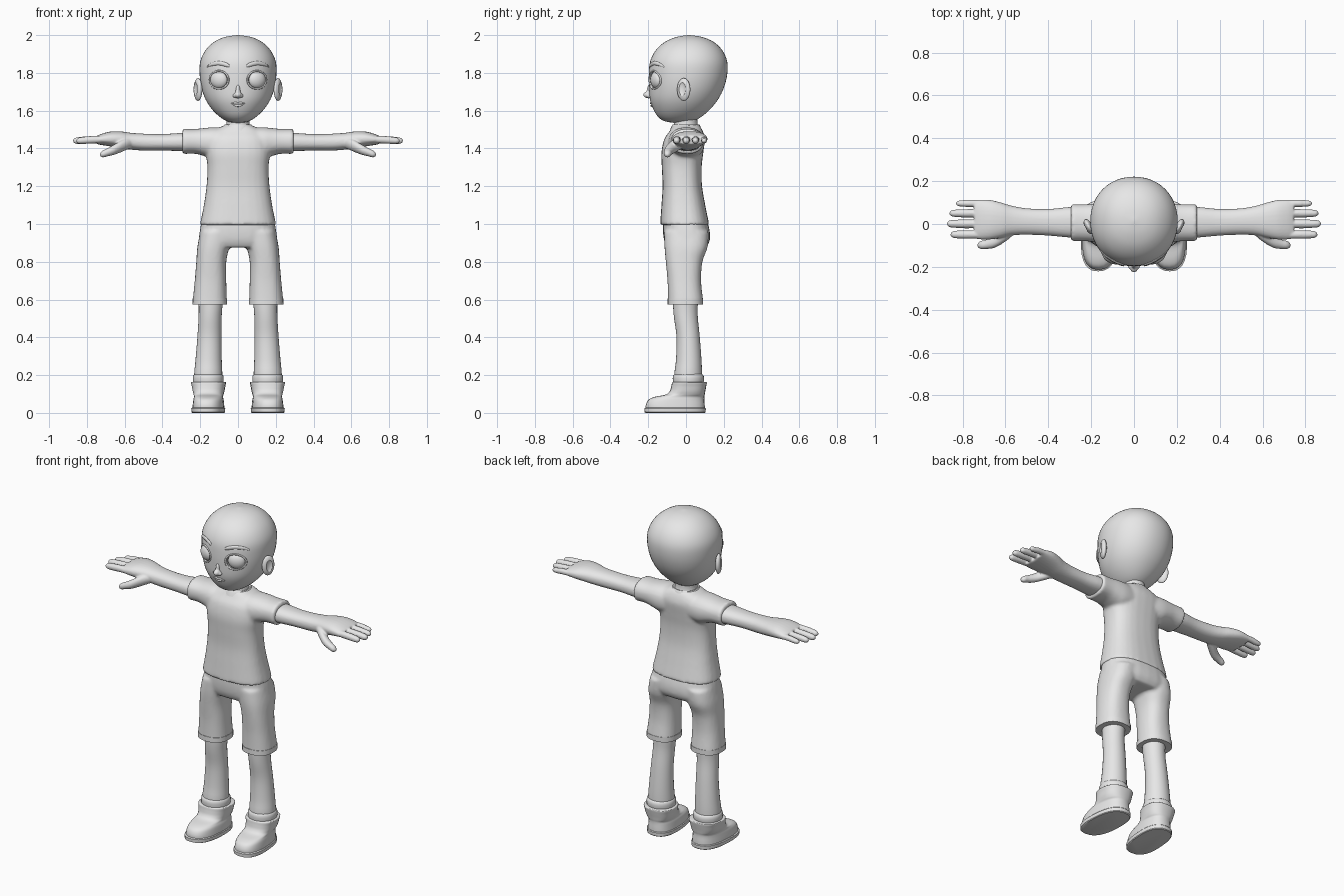
import bpy, bmesh, math
from mathutils import Matrix, Vector

grey = bpy.data.materials.new("plain_grey")
grey.diffuse_color = (0.8, 0.8, 0.8, 1)


def loft(bm, rings, axis='z', steps=4, n=28, p=2.0, side=1, skew=0.0):
    """Skin rings (t, u0, u1, v0, v1) with a smooth curve through them."""
    rows = [rings[0]]
    for i in range(len(rings) - 1):
        a, b, c, d = (rings[min(max(i + k, 0), len(rings) - 1)] for k in (-1, 0, 1, 2))
        for s in range(1, steps + 1):
            f = s / steps
            rows.append([0.5 * (2 * q + (r - o) * f + (2 * o - 5 * q + 4 * r - w) * f * f
                                + (3 * q - o - 3 * r + w) * f ** 3)
                         for o, q, r, w in zip(a, b, c, d)])
    loops = []
    for t, u0, u1, v0, v1 in rows:
        loop = []
        for k in range(n):
            ang = 2 * math.pi * k / n
            c, s = math.cos(ang), math.sin(ang)
            u = (u0 + u1) / 2 + (u1 - u0) / 2 * math.copysign(abs(c) ** (2 / p), c)
            v = (v0 + v1) / 2 + (v1 - v0) / 2 * math.copysign(abs(s) ** (2 / p), s)
            x, y, z = (u - skew * v, v, t) if axis == 'z' else (t, u, v)
            loop.append(bm.verts.new((x * side, y, z)))
        loops.append(loop)
    faces = [bm.faces.new(loops[0]), bm.faces.new(loops[-1])]
    for a, b in zip(loops, loops[1:]):
        faces += [bm.faces.new((a[k], a[(k + 1) % n], b[(k + 1) % n], b[k])) for k in range(n)]
    bmesh.ops.recalc_face_normals(bm, faces=faces)


def ball(bm, loc, scale, turn=0.0):
    m = Matrix.Translation(loc) @ Matrix.Rotation(turn, 4, 'Z') @ Matrix.Diagonal((*scale, 1))
    bmesh.ops.create_uvsphere(bm, u_segments=32, v_segments=20, radius=1, matrix=m)


def make(name, bm, mirror=False, voxel=0, relax=3, angle=40):
    me = bpy.data.meshes.new(name)
    bm.to_mesh(me)
    bm.free()
    ob = bpy.data.objects.new(name, me)
    bpy.context.collection.objects.link(ob)
    me.materials.append(grey)
    bpy.ops.object.select_all(action='DESELECT')
    ob.select_set(True)
    bpy.context.view_layer.objects.active = ob
    bpy.ops.object.shade_smooth_by_angle(angle=math.radians(angle))
    if voxel:
        m = ob.modifiers.new("blend", 'REMESH')
        m.mode, m.voxel_size, m.use_smooth_shade = 'VOXEL', voxel, True
        m = ob.modifiers.new("relax", 'SMOOTH')
        m.iterations = relax
    if mirror:
        m = ob.modifiers.new("mirror", 'MIRROR')
        m.use_mirror_merge = False
    return ob


def cut(ob, cutter):
    cutter.hide_render = True
    cutter.hide_set(True)
    m = ob.modifiers.new("cut", 'BOOLEAN')
    m.operation, m.object, m.solver = 'DIFFERENCE', cutter, 'EXACT'


# Head: smooth egg with a narrow chin
bm = bmesh.new()
loft(bm, [(z, -r, r, f, b) for z, r, f, b in (
    (1.535, .02, -.06, -.01), (1.545, .06, -.115, .04), (1.57, .10, -.15, .085),
    (1.61, .14, -.174, .13), (1.66, .172, -.191, .17), (1.72, .193, -.196, .2),
    (1.79, .203, -.197, .218), (1.86, .2, -.19, .218), (1.92, .172, -.16, .192),
    (1.965, .125, -.11, .145), (1.99, .07, -.05, .085), (2.0, .004, .01, .02))], n=48, p=2.1)
head = make("head", bm)
bpy.context.view_layer.update()


def face_y(x, z):
    return head.ray_cast(Vector((x, -1, z)), Vector((0, 1, 0)))[1].y


def strip(name, pts, mirror):
    """Soft ridge laid on the face; pts are (x, z, half height, half depth)."""
    bm = bmesh.new()
    loft(bm, [(x, face_y(x, z) - d, face_y(x, z) + d, z - h, z + h) for x, z, h, d in pts],
         axis='x', n=12)
    return make(name, bm, mirror)


# Brows and lips
strip("brow", [(.045, 1.836, .006, .003), (.06, 1.842, .011, .007), (.1, 1.851, .011, .008),
               (.14, 1.845, .009, .007), (.163, 1.832, .003, .003)], True)
strip("upper_lip", [(-.037, 1.637, .002, .002), (-.015, 1.641, .006, .006), (0, 1.639, .005, .006),
                    (.015, 1.641, .006, .006), (.037, 1.637, .002, .002)], False)
strip("lower_lip", [(-.033, 1.633, .002, .002), (0, 1.627, .007, .007),
                    (.033, 1.633, .002, .002)], False)

# Eyes: sockets, eyeballs and lid rims
ey = face_y(.1, 1.763)
bm = bmesh.new()
for s in (1, -1):
    ball(bm, (s * .1, ey + .01, 1.763), (.05, .04, .047), s * .4)
cut(head, make("socket_cutter", bm))
bm = bmesh.new()
ball(bm, (.1, ey + .018, 1.763), (.049, .03, .046), .4)
make("eyeball", bm, True)
bm = bmesh.new()
lid = []
for k in range(32):
    a = 2 * math.pi * k / 32
    x, z = .1 + .05 * math.cos(a), 1.763 + .047 * math.sin(a)
    mid = Vector((x, face_y(x, z), z))
    out = Vector((math.cos(a), 0, math.sin(a)))
    lid.append([bm.verts.new(mid + out * .005 * math.cos(b) + Vector((0, .006 * math.sin(b), 0)))
                for b in (j * math.pi / 4 for j in range(8))])
for k in range(32):
    a, b = lid[k], lid[(k + 1) % 32]
    for j in range(8):
        bm.faces.new((a[j], b[j], b[(j + 1) % 8], a[(j + 1) % 8]))
bmesh.ops.recalc_face_normals(bm, faces=bm.faces)
make("eyelid", bm, True, angle=80)

# Nose: tip with small wings
bm = bmesh.new()
ball(bm, (0, -.198, 1.684), (.02, .028, .019))
ball(bm, (0, -.188, 1.705), (.013, .02, .035))
for s in (1, -1):
    ball(bm, (s * .016, -.196, 1.679), (.012, .015, .011))
make("nose", bm, voxel=.004)

# Ears: flared outward at the back, with a hollow
bm = bmesh.new()
ball(bm, (.212, -.012, 1.712), (.018, .038, .06), -.45)
ear = make("ear", bm)
bm = bmesh.new()
ball(bm, (.23, -.022, 1.715), (.012, .022, .04), -.45)
cut(ear, make("ear_cutter", bm))
ear.modifiers.new("mirror", 'MIRROR').use_mirror_merge = False

# Neck
bm = bmesh.new()
loft(bm, [(1.46, -.08, .08, -.08, .08), (1.51, -.066, .066, -.068, .066),
          (1.54, -.06, .06, -.064, .06), (1.6, -.062, .062, -.066, .06)])
make("neck", bm)

# Shirt: body and two sleeves blended together
bm = bmesh.new()
loft(bm, [(z, -w, w, f, b) for z, w, f, b in (
    (.995, .2, -.135, .12), (1.01, .199, -.136, .12), (1.1, .181, -.13, .102),
    (1.2, .167, -.124, .085), (1.3, .162, -.128, .083), (1.38, .17, -.13, .092),
    (1.45, .165, -.115, .1), (1.49, .135, -.088, .09), (1.515, .09, -.072, .076),
    (1.522, .075, -.068, .07))], p=2.6)
for s in (1, -1):
    loft(bm, [(.05, -.09, .09, 1.35, 1.51), (.13, -.095, .098, 1.345, 1.512),
              (.18, -.086, .096, 1.36, 1.508), (.23, -.08, .092, 1.372, 1.503),
              (.295, -.08, .092, 1.37, 1.504)], axis='x', p=2.3, side=s)
make("shirt", bm, voxel=.009, relax=5)

# Shirt collar band
bm = bmesh.new()
loft(bm, [(1.495, -.088, .088, -.086, .084), (1.515, -.08, .08, -.077, .077),
          (1.526, -.072, .072, -.07, .07), (1.522, -.064, .064, -.064, .062)], steps=2)
make("collar", bm)

# Shorts: hips and two legs blended together
bm = bmesh.new()
loft(bm, [(.875, -.2, .2, -.098, .105), (.91, -.208, .208, -.115, .125),
          (.96, -.203, .203, -.122, .126), (1.02, -.192, .192, -.122, .112)], p=2.5)
for s in (1, -1):
    loft(bm, [(.578, .058, .24, -.096, .09), (.6, .059, .239, -.095, .09),
              (.7, .062, .229, -.098, .08), (.8, .062, .221, -.107, .087),
              (.88, .045, .215, -.114, .115), (.96, .02, .2, -.115, .12)], p=2.4, side=s)
make("shorts", bm, voxel=.009, relax=4)
bm = bmesh.new()
loft(bm, [(.575, .057, .241, -.097, .091), (.605, .057, .24, -.097, .091)], steps=1, p=2.4)
make("shorts_hem", bm, True)

# Legs, sock bands and shoes
bm = bmesh.new()
loft(bm, [(.1, .085, .23, -.06, .085), (.2, .083, .232, -.062, .085), (.28, .086, .225, -.053, .082),
          (.4, .088, .215, -.05, .073), (.5, .087, .209, -.063, .063), (.56, .083, .208, -.068, .062),
          (.64, .08, .21, -.07, .065)])
make("leg", bm, True)
bm = bmesh.new()
loft(bm, [(.15, .078, .236, -.067, .09), (.17, .076, .239, -.07, .095), (.195, .077, .238, -.069, .094),
          (.205, .084, .231, -.061, .085)], steps=2)
make("sock_band", bm, True)
bm = bmesh.new()
loft(bm, [(.02, .069, .237, -.213, .1), (.045, .071, .235, -.212, .099), (.07, .074, .232, -.198, .097),
          (.085, .078, .23, -.165, .097), (.097, .076, .234, -.108, .099), (.115, .072, .24, -.086, .102),
          (.14, .068, .245, -.078, .107), (.16, .064, .25, -.074, .11), (.164, .07, .244, -.068, .104)],
     p=2.5, skew=.06)
make("shoe", bm, True)
bm = bmesh.new()
loft(bm, [(0, .07, .238, -.212, .1), (.004, .066, .242, -.22, .104),
          (.024, .065, .243, -.221, .105), (.028, .069, .239, -.214, .101)],
     steps=1, p=2.5, skew=.06)
make("shoe_sole", bm, True)

# Arm, palm, fingers and thumb blended together
bm = bmesh.new()
loft(bm, [(.2, -.065, .08, 1.385, 1.487), (.3, -.063, .079, 1.386, 1.482), (.4, -.054, .07, 1.389, 1.476),
          (.5, -.05, .073, 1.389, 1.478), (.57, -.053, .085, 1.394, 1.483), (.62, -.064, .1, 1.402, 1.49),
          (.67, -.072, .112, 1.41, 1.49), (.715, -.072, .114, 1.417, 1.48),
          (.745, -.068, .112, 1.422, 1.468)], axis='x', p=2.3)
for y, tip, r in ((.096, .83, .016), (.05, .86, .018), (.001, .872, .019), (-.049, .855, .019)):
    loft(bm, [(x, y - r * k, y + r * k, z - r * k, z + r * k) for x, k, z in (
        (.7, 1, 1.448), (.77, 1.05, 1.446), (tip - .04, 1, 1.443), (tip - .012, .85, 1.441),
        (tip - .002, .5, 1.441), (tip + .002, .1, 1.441))], axis='x', n=16)
loft(bm, [(x, y - r, y + r, z - r, z + r) for x, y, z, r in (
    (.55, -.015, 1.435, .025), (.6, -.05, 1.42, .032), (.65, -.083, 1.396, .028),
    (.69, -.095, 1.38, .022), (.715, -.098, 1.371, .019), (.728, -.099, 1.368, .01),
    (.731, -.099, 1.368, .002))], axis='x', n=16)
make("arm_and_hand", bm, True, voxel=.005, relax=3)
